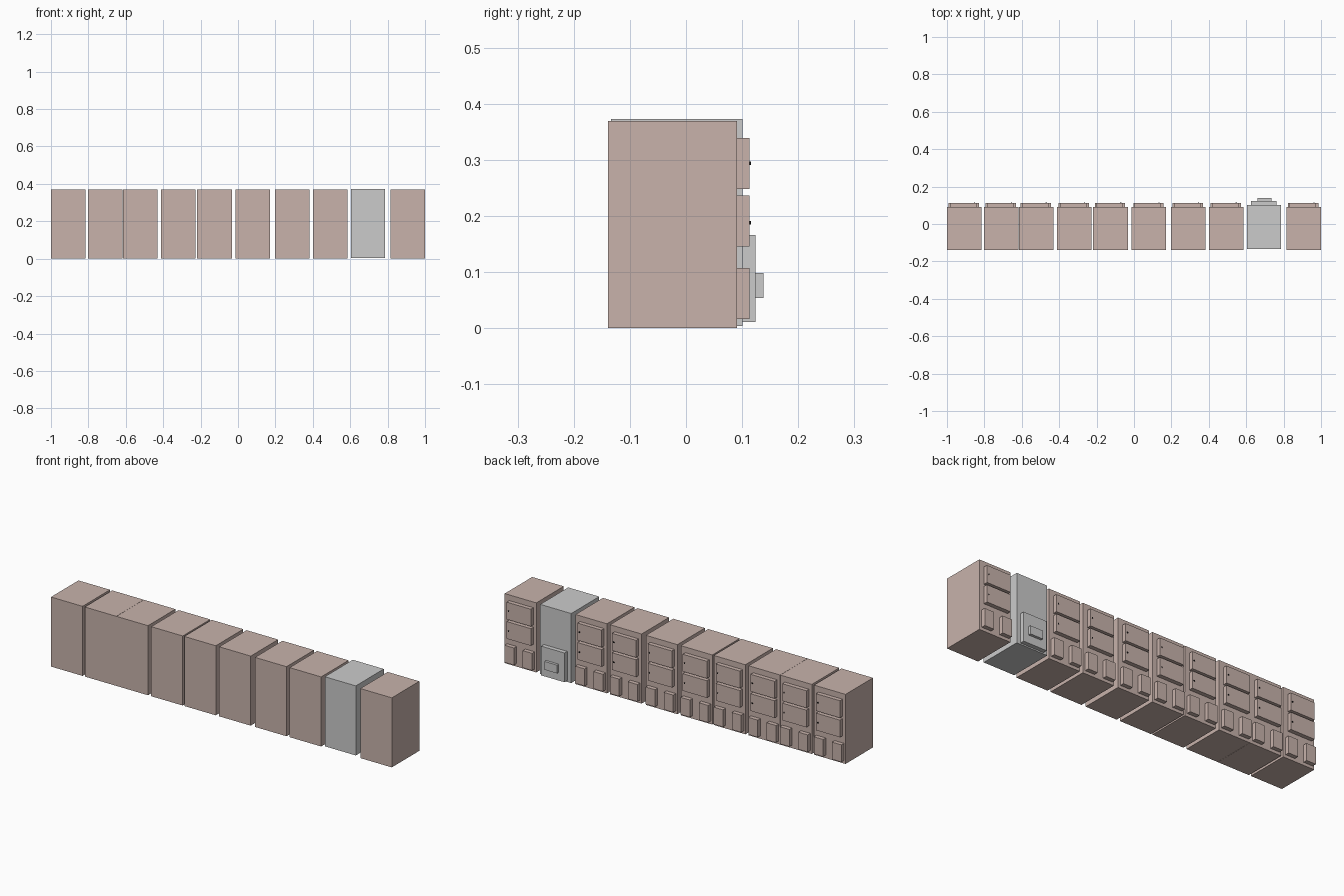
import bpy, bmesh

if "Cube" in bpy.data.objects:
    bpy.data.objects.remove(bpy.data.objects["Cube"])


def make_material(name, color):
    m = bpy.data.materials.new(name)
    m.diffuse_color = (*color, 1)
    m.use_nodes = True
    m.node_tree.nodes["Principled BSDF"].inputs["Base Color"].default_value = m.diffuse_color
    return m


tan = make_material("tan_paint", (0.58, 0.45, 0.41))
black = make_material("black_knob", (0.01, 0.01, 0.01))


def box(name, x, y, z, mat=None):
    """Box from (min, max) ranges on each axis."""
    bm = bmesh.new()
    bmesh.ops.create_cube(bm, size=1)
    for v in bm.verts:
        v.co = [r[0] + (c + 0.5) * (r[1] - r[0]) for c, r in zip(v.co, (x, y, z))]
    me = bpy.data.meshes.new(name)
    bm.to_mesh(me)
    bm.free()
    ob = bpy.data.objects.new(name, me)
    bpy.context.collection.objects.link(ob)
    if mat:
        me.materials.append(mat)
    return ob


# Cabinet with two wide doors, knobs and two small lower doors on the back
def cabinet(i, x0):
    x1 = x0 + 0.185
    box(f"cabinet_body_{i}", (x0, x1), (-0.139, 0.091), (0, 0.369), tan)
    face = (0.089, 0.113)
    for label, z0, knob_z in (("upper", 0.248, 0.294), ("middle", 0.145, 0.188)):
        box(f"{label}_door_{i}", (x1 - 0.168, x1 - 0.027), face, (z0, z0 + 0.091), tan)
        kx = x1 - 0.038
        box(f"{label}_knob_{i}", (kx - 0.003, kx + 0.003), (0.112, 0.1155),
            (knob_z - 0.003, knob_z + 0.003), black)
    for label, a, b in (("left", 0.176, 0.121), ("right", 0.069, 0.014)):
        box(f"lower_{label}_door_{i}", (x1 - a, x1 - b), face, (0.016, 0.107), tan)


for i, x in enumerate((-1.0, -0.802, -0.616, -0.412, -0.218, -0.013,
                       0.197, 0.400, 0.815)):
    cabinet(i + 1, x)

# Grey unit with stepped panel and tray
box("grey_unit_body", (0.603, 0.785), (-0.134, 0.101), (0.004, 0.373))
box("grey_unit_panel", (0.626, 0.763), (0.099, 0.124), (0.011, 0.166))
box("grey_unit_handle", (0.660, 0.734), (0.122, 0.138), (0.054, 0.098))
